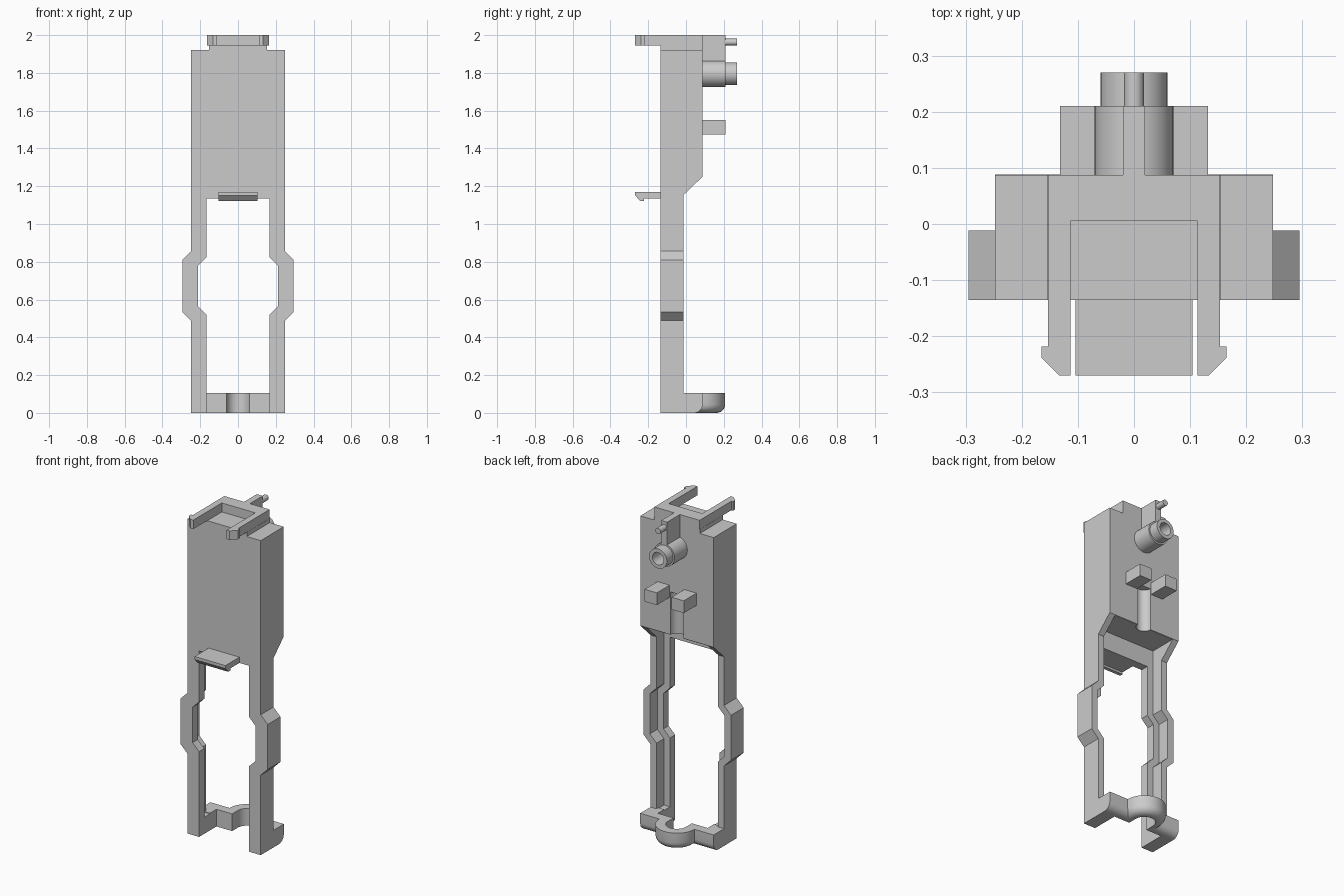
import bpy, bmesh
from math import sin, cos, pi, radians
from mathutils import Vector

if "Cube" in bpy.data.objects:
    bpy.data.objects.remove(bpy.data.objects["Cube"])


def finish(name, bm, smooth=False):
    bmesh.ops.recalc_face_normals(bm, faces=bm.faces)
    me = bpy.data.meshes.new(name)
    bm.to_mesh(me)
    bm.free()
    ob = bpy.data.objects.new(name, me)
    bpy.context.collection.objects.link(ob)
    if smooth:
        activate(ob)
        bpy.ops.object.shade_smooth_by_angle(angle=radians(30))
    return ob


def activate(ob):
    bpy.ops.object.select_all(action='DESELECT')
    ob.select_set(True)
    bpy.context.view_layer.objects.active = ob


def prism(name, pts, axis, a, b):
    """Extrude a 2D profile along an axis from a to b."""
    place = {'x': lambda u, v, w: (w, u, v),
             'y': lambda u, v, w: (u, w, v),
             'z': lambda u, v, w: (u, v, w)}[axis]
    bm = bmesh.new()
    face = bm.faces.new([bm.verts.new(place(u, v, a)) for u, v in pts])
    ext = bmesh.ops.extrude_face_region(bm, geom=[face])
    verts = [e for e in ext['geom'] if isinstance(e, bmesh.types.BMVert)]
    bmesh.ops.translate(bm, verts=verts, vec=Vector(place(0, 0, b - a)))
    return finish(name, bm)


def box(name, x0, x1, y0, y1, z0, z1):
    return prism(name, [(x0, y0), (x1, y0), (x1, y1), (x0, y1)], 'z', z0, z1)


def lathe(name, prof, z, n=32):
    """Closed solid turned about a y-directed axis; prof holds (radius, y)."""
    bm = bmesh.new()
    rings = [[bm.verts.new((r * cos(2 * pi * i / n), y, z + r * sin(2 * pi * i / n)))
              for i in range(n)] for r, y in prof]
    for p, q in zip(rings, rings[1:]):
        for i in range(n):
            j = (i + 1) % n
            bm.faces.new((p[i], p[j], q[j], q[i]))
    bm.faces.new(rings[0])
    bm.faces.new(rings[-1])
    return finish(name, bm, True)


def mirrored(half):
    return half + [(-x, z) for x, z in reversed(half)]


def cut(ob, cutter):
    m = ob.modifiers.new('cut', 'BOOLEAN')
    m.operation, m.solver, m.object = 'DIFFERENCE', 'EXACT', cutter
    activate(ob)
    bpy.ops.object.modifier_apply(modifier=m.name)
    bpy.data.objects.remove(cutter)


# Main frame: bulged outline, thinned legs, stepped window, cable groove
BACK = 0.087
frame = prism('frame', mirrored([(.248, 0), (.248, .488), (.295, .535), (.295, .81),
                                 (.248, .857), (.248, 1.92)]), 'y', -.135, BACK)
cut(frame, prism('thin_cut', [(-.012, -.1), (.3, -.1), (.3, 1.25), (BACK, 1.25),
                              (-.012, 1.155)], 'x', -.5, .5))
cut(frame, prism('window_cut', mirrored([(.168, -.1), (.168, .52), (.212, .564),
                                         (.212, .78), (.168, .824), (.168, 1.135)]),
                 'y', -.3, .3))
cut(frame, prism('step_cut', mirrored([(.208, .1), (.208, .505), (.253, .55),
                                       (.253, .795), (.208, .84), (.208, 1.248)]),
                 'y', -.085, .3))
R = .045
cut(frame, prism('groove_cut', [(R * cos(2 * pi * i / 24), BACK + R * sin(2 * pi * i / 24))
                                for i in range(24)], 'z', 1.2, 1.51))
activate(frame)
bpy.ops.object.shade_smooth_by_angle(angle=radians(30))

# Top cap: base slab and U-shaped rim with two snap arms
box('cap_base', -.154, .154, -.135, BACK, 1.915, 1.945)
prism('cap_rim_with_arms', mirrored([(.113, .005), (.113, -.27), (.133, -.27),
                                     (.165, -.238), (.165, -.218), (.153, -.218),
                                     (.153, BACK)]), 'z', 1.945, 2)

# Front snap ledge
prism('front_latch', [(-.13, 1.17), (-.27, 1.17), (-.27, 1.152), (-.243, 1.122),
                      (-.222, 1.122), (-.222, 1.135), (-.13, 1.135)], 'x', -.104, .104)

# Rear tube, rib and pin
lathe('rear_tube', [(.07, .06), (.07, .21), (.06, .21), (.06, .27), (.038, .27),
                    (.038, .15)], 1.795)
box('rear_rib', -.02, .02, .08, .21, 1.85, 2)
lathe('rear_pin', [(.018, .2), (.018, .27)], 1.963, 16)

# Rear blocks and bottom leg extensions, one per side
for side, s in (('left', -1), ('right', 1)):
    x0, x1 = sorted((s * .05, s * .132))
    box('rear_block_' + side, x0, x1, .08, .21, 1.475, 1.55)
    x0, x1 = sorted((s * .168, s * .248))
    box('foot_' + side, x0, x1, -.03, .04, 0, .105)

# Bottom wall with half-ring hoop, rounded along the lower back edge
CY, RO, RI, H, FIL = .088, .119, .062, .105, .045
path = [((-.248, CY), (-.248, .032)), ((-RO, CY), (-RI, .032))]
for i in range(17):
    a = pi - pi * i / 16
    path.append(((RO * cos(a), CY + RO * sin(a)), (RI * cos(a), CY + RI * sin(a))))
path += [((RO, CY), (RI, .032)), ((.248, CY), (.248, .032))]
bm = bmesh.new()
loops = []
for outer, inner in path:
    o, q = Vector(outer), Vector(inner)
    section = [(q, H), (q, 0)]
    for k in range(7):
        t = pi / 2 * k / 6
        back = FIL * (1 - sin(t)) / (RO - RI)
        section.append((o.lerp(q, back), FIL * (1 - cos(t))))
    section.append((o, H))
    loops.append([bm.verts.new((p.x, p.y, z)) for p, z in section])
for p, q in zip(loops, loops[1:]):
    for i in range(len(p)):
        j = (i + 1) % len(p)
        bm.faces.new((p[i], p[j], q[j], q[i]))
bm.faces.new(loops[0])
bm.faces.new(loops[-1])
bmesh.ops.remove_doubles(bm, verts=bm.verts, dist=1e-5)
finish('bottom_hoop', bm, True)
